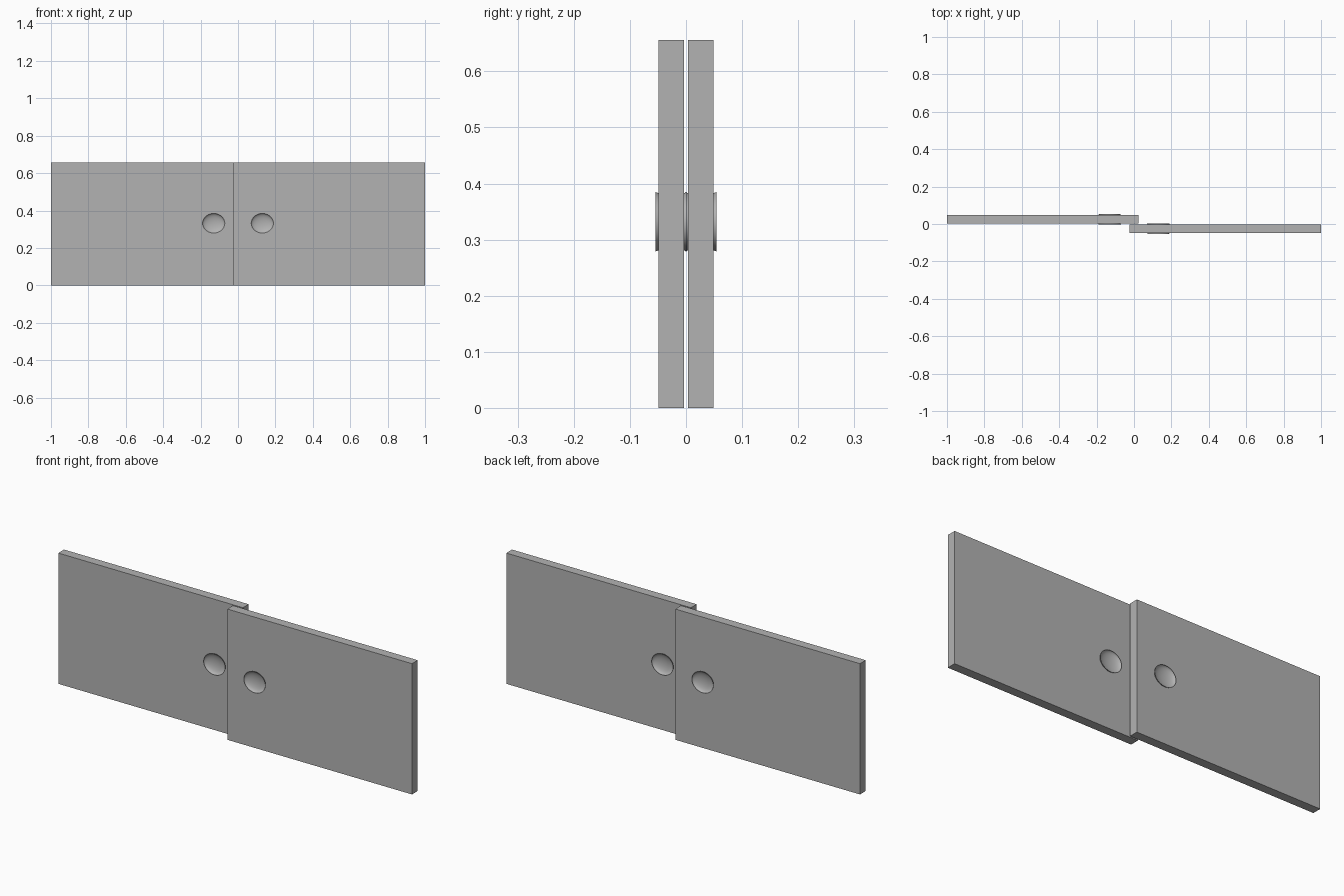
import bpy
import bmesh
from math import sin, cos, pi, radians

cube = bpy.data.objects.get("Cube")
if cube:
    bpy.data.objects.remove(cube, do_unlink=True)

HEIGHT = 0.656
THICK = 0.0455
LIP = 0.0053          # how far each cup rim stands proud of the panel
CUP_X, CUP_Z = 0.06, 0.053
NECK = 0.965          # rim narrows to this where it enters the panel
DEPTH = 0.02
SIDES = 48


def make_material(name, value):
    mat = bpy.data.materials.new(name)
    mat.use_nodes = True
    colour = (value, value, value, 1)
    mat.diffuse_color = colour
    mat.node_tree.nodes["Principled BSDF"].inputs["Base Color"].default_value = colour
    return mat


grey = make_material("light grey", 0.45)


def add_object(name, bm, location):
    bmesh.ops.recalc_face_normals(bm, faces=bm.faces)
    mesh = bpy.data.meshes.new(name)
    bm.to_mesh(mesh)
    bm.free()
    mesh.materials.append(grey)
    obj = bpy.data.objects.new(name, mesh)
    obj.location = location
    bpy.context.collection.objects.link(obj)
    return obj


def lathe(name, profile, location):
    """Elliptical turning about y; profile is (radius, y), pole to pole."""
    bm = bmesh.new()
    rings = []
    for r, y in profile:
        if r < 1e-6:
            rings.append([bm.verts.new((0, y, 0))] * SIDES)
        else:
            rings.append([bm.verts.new((CUP_X * r * cos(2 * pi * i / SIDES), y,
                                        CUP_Z * r * sin(2 * pi * i / SIDES)))
                          for i in range(SIDES)])
    for a, b in zip(rings, rings[1:]):
        for i in range(SIDES):
            j = (i + 1) % SIDES
            corners = list(dict.fromkeys((a[i], a[j], b[j], b[i])))
            bm.faces.new(corners)
    return add_object(name, bm, location)


def make_door(side, x_sign, y):
    # Flat panel reaching just past the centre line
    x_inner, x_outer = -0.025 * x_sign, x_sign
    bm = bmesh.new()
    bmesh.ops.create_cube(bm, size=1)
    bmesh.ops.scale(bm, vec=(abs(x_outer - x_inner), THICK, HEIGHT), verts=bm.verts)
    panel = add_object(side + "_door_panel", bm,
                       ((x_inner + x_outer) / 2, y, HEIGHT / 2))

    # Oval hole through the panel
    spot = (0.13 * x_sign, y, 0.332)
    cutter = lathe(side + "_hole_cutter",
                   [(0, -THICK), (NECK, -THICK), (NECK, THICK), (0, THICK)], spot)
    cutter.hide_render = True
    cutter.hide_set(True)
    cut = panel.modifiers.new("handle_hole", 'BOOLEAN')
    cut.object = cutter
    cut.operation = 'DIFFERENCE'
    cut.solver = 'EXACT'

    # Finger pull: a dished cup on each face, with a thin flared rim
    half = THICK / 2
    rim = half + LIP
    steps = 12
    bowl = [(0.99 * sin(pi / 2 * k / steps), rim - DEPTH * cos(pi / 2 * k / steps))
            for k in range(steps + 1)]
    upper = bowl + [(1, rim), (NECK, half)]
    profile = upper + [(r, -h) for r, h in reversed(upper)]
    pull = lathe(side + "_finger_pull", profile, spot)
    bpy.ops.object.select_all(action='DESELECT')
    pull.select_set(True)
    bpy.context.view_layer.objects.active = pull
    bpy.ops.object.shade_smooth_by_angle(angle=radians(35))


make_door("left", 1, -0.0263)
make_door("right", -1, 0.0263)
